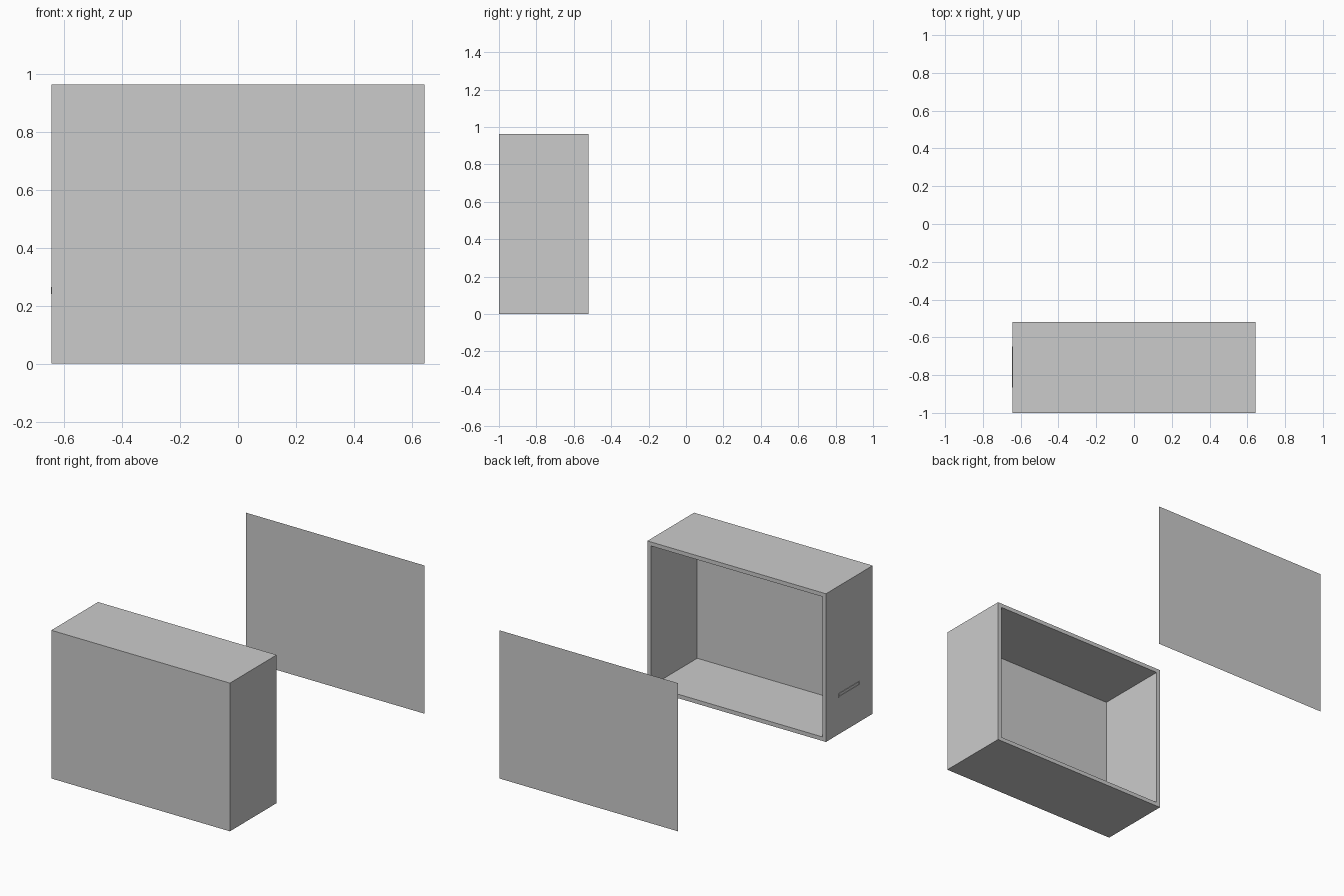
import bpy, bmesh
from mathutils import Vector

if "Cube" in bpy.data.objects:
    bpy.data.objects.remove(bpy.data.objects["Cube"])

W, H = 0.642, 0.963           # half width, height
FRONT, BACK = -1.0, -0.52     # case depth range
RIM, SKIN = 0.026, 0.005      # wall and front thickness


def finish(name, bm):
    bmesh.ops.recalc_face_normals(bm, faces=bm.faces)
    mesh = bpy.data.meshes.new(name)
    bm.to_mesh(mesh)
    bm.free()
    obj = bpy.data.objects.new(name, mesh)
    bpy.context.collection.objects.link(obj)
    return obj


def hollow_box(name, lo, hi, open_axis, open_sign, rim, floor):
    """Box with one open side: inset that face and push it in."""
    lo, hi = Vector(lo), Vector(hi)
    bm = bmesh.new()
    bmesh.ops.create_cube(bm, size=1)
    for v in bm.verts:
        v.co = (lo + hi) / 2 + v.co * (hi - lo)
    bm.normal_update()
    face = max(bm.faces, key=lambda f: f.normal[open_axis] * open_sign)
    bmesh.ops.inset_individual(bm, faces=[face], thickness=rim, use_even_offset=True)
    depth = hi[open_axis] - lo[open_axis] - floor
    inner = bmesh.ops.extrude_discrete_faces(bm, faces=[face])["faces"][0]
    for v in inner.verts:
        v.co[open_axis] -= open_sign * depth
    return finish(name, bm)


# Case, open at the back
hollow_box("case", (-W, FRONT, 0), (W, BACK, H), 1, 1, RIM, SKIN)

# Slim slot frame on the left side
hollow_box("side_slot", (-W - 0.003, -0.865, 0.241), (-W + 0.001, -0.648, 0.265),
           0, -1, 0.005, 0.0015)

# Detached back panel, a single sheet
bm = bmesh.new()
bm.faces.new([bm.verts.new(p) for p in
              ((W, 1, 0), (-W, 1, 0), (-W, 1, H), (W, 1, H))])
finish("back_panel", bm)
